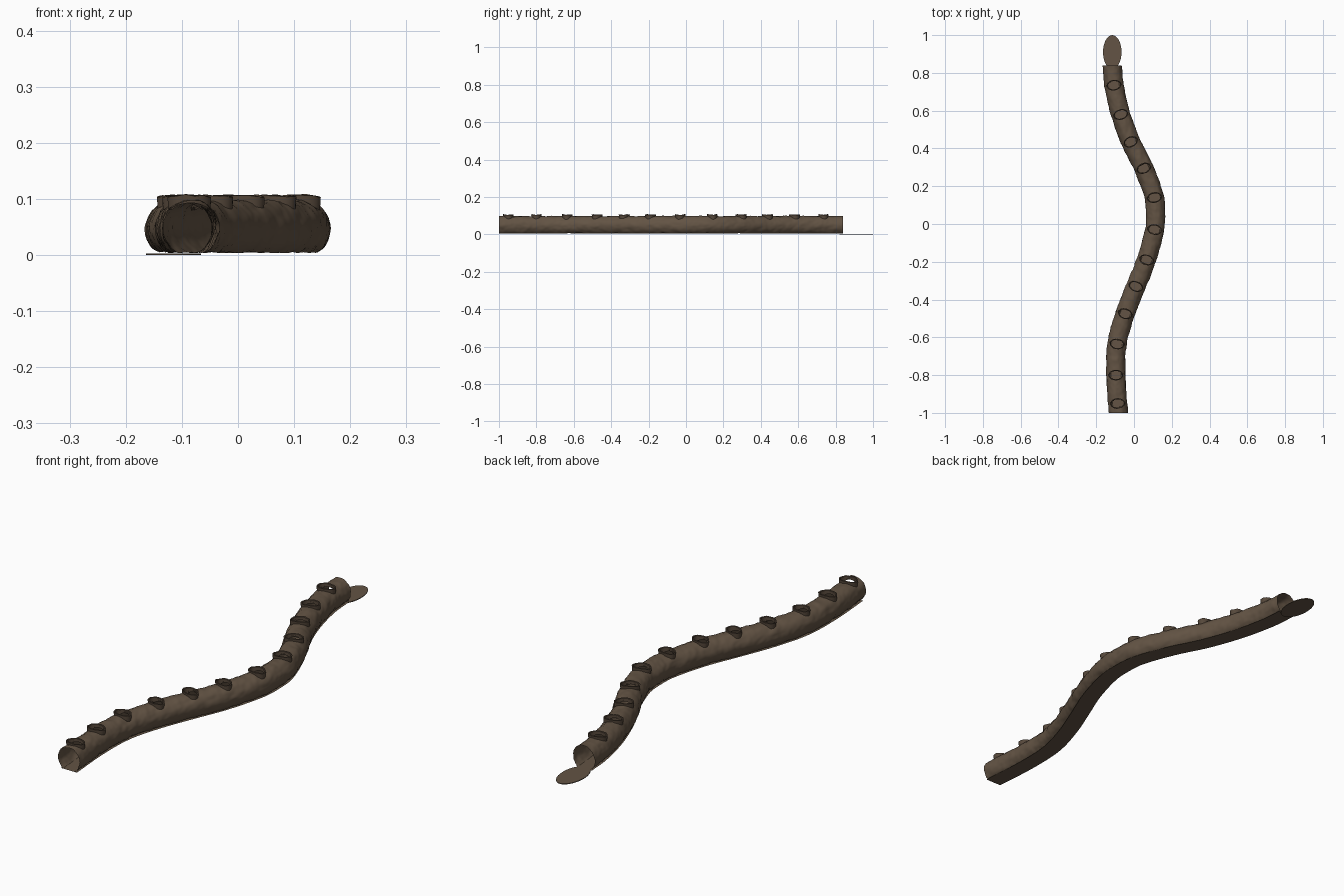
import bpy, bmesh, math, random
from mathutils import Vector, noise

if "Cube" in bpy.data.objects:
    bpy.data.objects.remove(bpy.data.objects["Cube"])
random.seed(4)

def material(name, col):
    m = bpy.data.materials.new(name)
    m.diffuse_color = (*col, 1)
    m.use_nodes = True
    m.node_tree.nodes["Principled BSDF"].inputs["Base Color"].default_value = m.diffuse_color
    return m

rock = material("brown rock", (0.125, 0.088, 0.058))
dark = material("dark rock", (0.092, 0.064, 0.043))

# Winding centre line: (y, x)
PATH = [(-1.0, -.083), (-.8, -.096), (-.63, -.089), (-.47, -.045), (-.33, .010),
        (-.19, .066), (-.03, .109), (.06, .114), (.15, .105), (.30, .050),
        (.43, -.015), (.58, -.070), (.73, -.105), (.84, -.115)]
HOLES = [-.95, -.80, -.635, -.475, -.33, -.19, -.03, .14, .295, .435, .58, .735]

def centre(y):
    """Smooth x of the centre line at y (cubic through the path points)."""
    n = len(PATH)
    i = max(k for k in range(n - 1) if PATH[k][0] <= y or k == 0)
    def slope(k):
        a, b = PATH[max(k - 1, 0)], PATH[min(k + 1, n - 1)]
        return (b[1] - a[1]) / (b[0] - a[0])
    (y0, x0), (y1, x1) = PATH[i], PATH[i + 1]
    h = y1 - y0
    t = (y - y0) / h
    return ((2*t**3 - 3*t*t + 1) * x0 + (t**3 - 2*t*t + t) * h * slope(i)
            + (3*t*t - 2*t**3) * x1 + (t**3 - t*t) * h * slope(i + 1))

def frame(y):
    """Centre point, along and across directions."""
    d = (centre(min(y + .005, .84)) - centre(max(y - .005, -1))) / (min(y + .005, .84) - max(y - .005, -1))
    along = Vector((d, 1, 0)).normalized()
    return Vector((centre(y), y, 0)), along, Vector((along.y, -along.x, 0))

def finish(bm, name, mat):
    me = bpy.data.meshes.new(name)
    bm.to_mesh(me)
    bm.free()
    me.materials.append(mat)
    ob = bpy.data.objects.new(name, me)
    bpy.context.collection.objects.link(ob)
    bpy.context.view_layer.objects.active = ob
    ob.select_set(True)
    bpy.ops.object.shade_smooth_by_angle(angle=math.radians(35))
    ob.select_set(False)
    return ob

R, MID, FLOOR = .0505, .0475, .004
HX, HY = .034, .023      # skylight half sizes, across and along

# Tunnel walls: horseshoe arch swept along the path, roughened, with skylights removed
bm = bmesh.new()
RINGS, SEGS = 230, 40
A0 = math.radians(-58)
rows = []
for i in range(RINGS + 1):
    y = -1 + 1.84 * i / RINGS
    c, along, across = frame(y)
    row = []
    for j in range(SEGS + 1):
        a = A0 + (math.pi - 2 * A0) * j / SEGS
        u = Vector((c.x + .05 * math.cos(a), y * .75, .05 * math.sin(a)))
        r = R + .0030 * noise.noise(u * 28) + .0022 * noise.noise(u * 75)
        z = max(MID + r * math.sin(a), FLOOR)
        p = c + across * (r * math.cos(a))
        if i in (0, RINGS):
            p.y = y
        row.append(bm.verts.new((p.x, p.y, z)))
    rows.append(row)
for i in range(RINGS):
    for j in range(SEGS):
        bm.faces.new((rows[i][j], rows[i + 1][j], rows[i + 1][j + 1], rows[i][j + 1]))
cut = set()
for y in HOLES:
    c, along, across = frame(y)
    for f in bm.faces:
        m = f.calc_center_median()
        if m.z > .07:
            d = Vector((m.x - c.x, m.y - c.y, 0))
            if (d.dot(across) / HX) ** 2 + (d.dot(along) / HY) ** 2 < 1:
                cut.add(f)
bmesh.ops.delete(bm, geom=list(cut), context='FACES')
bmesh.ops.recalc_face_normals(bm, faces=bm.faces)
if sum(f.normal.z for f in bm.faces) < 0:
    bmesh.ops.reverse_faces(bm, faces=bm.faces)
finish(bm, "tunnel_walls", rock)

# Flat tunnel floor
bm = bmesh.new()
prev = None
for i in range(93):
    y = -1 + 1.84 * i / 92
    c, along, across = frame(y)
    w = .037
    pair = []
    for s in (-w, w):
        p = c + across * s
        pair.append(bm.verts.new((p.x, y if i in (0, 92) else p.y, FLOOR)))
    if prev:
        bm.faces.new((prev[0], prev[1], pair[1], pair[0]))
    prev = pair
finish(bm, "tunnel_floor", rock)

# Rough stone collars standing round the skylights
for k, y in enumerate(HOLES):
    bm = bmesh.new()
    c, along, across = frame(y)
    N = 28
    loops = []
    for i in range(N):
        a = 2 * math.pi * i / N
        ca, sa = math.cos(a), math.sin(a)
        base = MID + math.sqrt(R * R - (HX * ca) ** 2) - .005
        n1 = noise.noise(Vector((ca * 2, sa * 2, k * 3.1)))
        top = .1075 + .0025 * n1 - .003 * ca * ca
        # (scale of the ellipse offset, height): inner foot, inner lip, outer lip, outer foot
        prof = [(-.001, base), (-.001, top - .002), (.001, top), (.005 + .001 * n1, top - .001),
                (.0045, (base + top) / 2 + .002), (.0035, base)]
        loops.append([bm.verts.new(c + across * ((HX + o) * ca) + along * ((HY + o) * sa)
                                   + Vector((0, 0, z))) for o, z in prof])
    for i in range(N):
        p, q = loops[i], loops[(i + 1) % N]
        for j in range(len(p) - 1):
            bm.faces.new((p[j], p[j + 1], q[j + 1], q[j]))
    bmesh.ops.recalc_face_normals(bm, faces=bm.faces)
    finish(bm, f"skylight_collar_{k + 1}", dark)

# Flat oval apron at the back exit
bm = bmesh.new()
top = [bm.verts.new((-.115 + .049 * math.cos(2 * math.pi * i / 32),
                     .91 + .09 * math.sin(2 * math.pi * i / 32), .003)) for i in range(32)]
low = [bm.verts.new((v.co.x, v.co.y, 0)) for v in top]
bm.faces.new(top)
bm.faces.new(low[::-1])
for i in range(32):
    j = (i + 1) % 32
    bm.faces.new((low[i], low[j], top[j], top[i]))
finish(bm, "exit_apron", rock)
